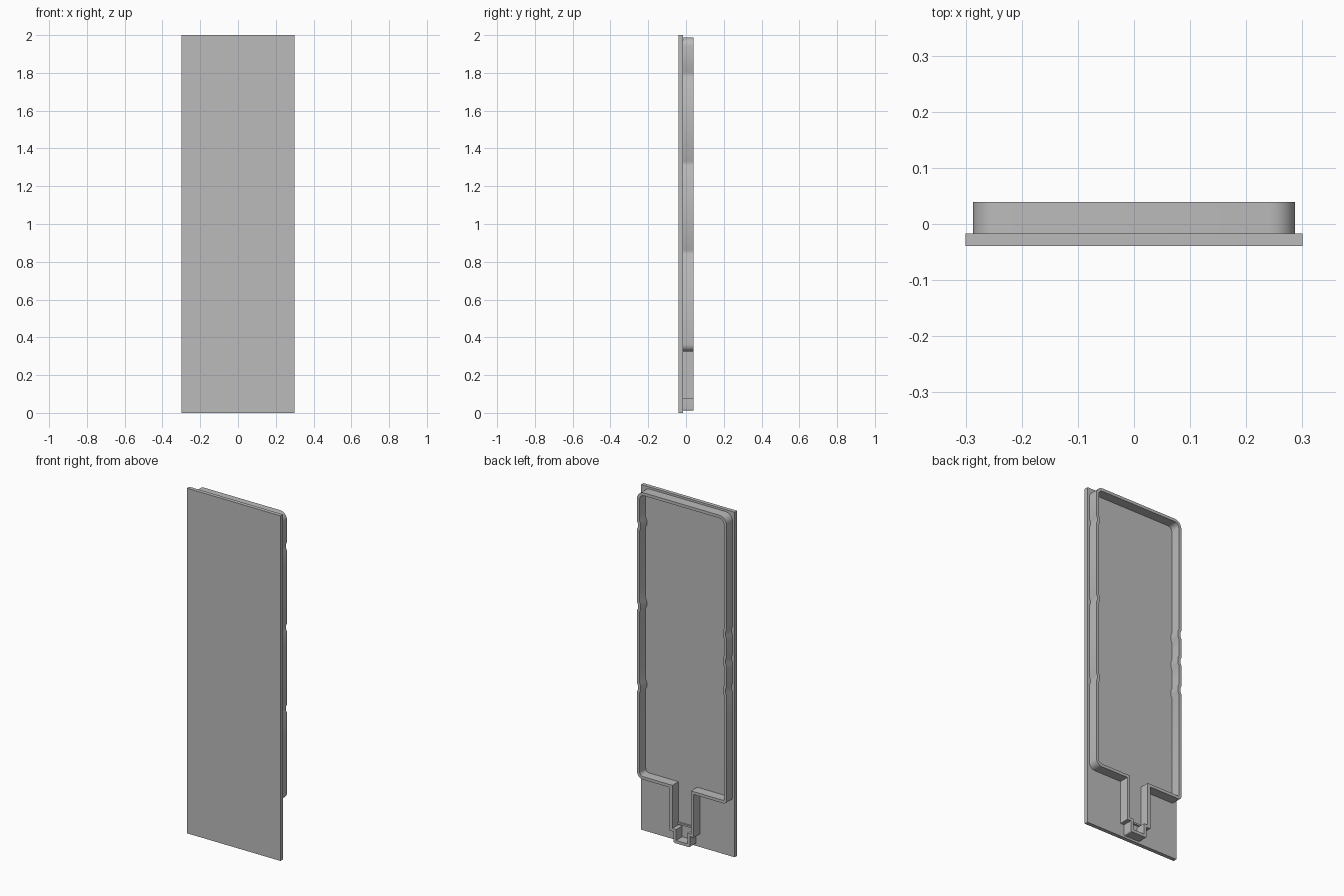
import bpy
import bmesh
import math
from mathutils import Vector

cube = bpy.data.objects.get("Cube")
if cube:
    bpy.data.objects.remove(cube, do_unlink=True)

FRONT, SEAT, BACK = -0.039, -0.017, 0.039   # depth of panel front, panel back, rim edge
WALL = 0.017

grey = bpy.data.materials.new("plain grey")
grey.use_nodes = True
colour = (0.5, 0.5, 0.5, 1)
grey.diffuse_color = colour
grey.node_tree.nodes["Principled BSDF"].inputs["Base Color"].default_value = colour


def finish(name, bm):
    bmesh.ops.recalc_face_normals(bm, faces=bm.faces)
    mesh = bpy.data.meshes.new(name)
    bm.to_mesh(mesh)
    bm.free()
    mesh.materials.append(grey)
    obj = bpy.data.objects.new(name, mesh)
    bpy.context.collection.objects.link(obj)
    return obj


def box(name, low, high):
    bm = bmesh.new()
    bmesh.ops.create_cube(bm, size=1)
    for v in bm.verts:
        v.co = [a + (c + 0.5) * (b - a) for a, b, c in zip(low, high, v.co)]
    return finish(name, bm)


def rounded(corners, steps=6):
    """Replace each (x, z, radius) corner by a smooth arc."""
    out = []
    for i, (x, z, r) in enumerate(corners):
        p = Vector((x, z))
        if r == 0:
            out.append(p)
            continue
        a = (Vector(corners[i - 1][:2]) - p).normalized()
        b = (Vector(corners[(i + 1) % len(corners)][:2]) - p).normalized()
        centre = p + (a + b) * r
        for k in range(steps + 1):
            t = math.pi / 2 * k / steps
            out.append(centre - b * r * math.cos(t) - a * r * math.sin(t))
    return out


def inset(points, d):
    """Mitred inward offset of a counter-clockwise loop."""
    out = []
    for i, p in enumerate(points):
        a = (p - points[i - 1]).normalized()
        b = (points[(i + 1) % len(points)] - p).normalized()
        na, nb = Vector((-a.y, a.x)), Vector((-b.y, b.x))
        out.append(p + (na + nb) * d / (1 + na.dot(nb)))
    return out


def dents(side, heights):
    """Small shallow dents pressed into a long side wall."""
    pts = []
    for z in heights:
        for dz, depth in ((-0.024, 0), (-0.01, 0.007), (0.01, 0.007), (0.024, 0)):
            step = dz if side > 0 else -dz
            pts.append((side * (0.287 - depth), z + step, 0))
    return pts


# Front panel
box("front_panel", (-0.3, FRONT, 0), (0.3, SEAT, 2))

# Raised rim: wide body, narrow stem and small foot, counter-clockwise
STEM, FOOT, SHOULDER, STEP = 0.077, 0.053, 0.325, 0.075
outline = [(-FOOT, 0.012, 0.008), (FOOT, 0.012, 0.008), (FOOT, STEP, 0),
           (STEM, STEP, 0), (STEM, SHOULDER, 0), (0.287, SHOULDER, 0.038)]
outline += dents(1, (0.85, 1.32, 1.79))
outline += [(0.287, 1.988, 0.045), (-0.287, 1.988, 0.045)]
outline += dents(-1, (1.31, 1.15, 0.98))
outline += [(-0.287, SHOULDER, 0.02), (-STEM, SHOULDER, 0),
            (-STEM, STEP, 0), (-FOOT, STEP, 0)]

outer = rounded(outline)
inner = inset(outer, WALL)
bm = bmesh.new()
loops = [[bm.verts.new((p.x, y, p.y)) for p in pts]
         for pts, y in ((outer, SEAT), (outer, BACK), (inner, BACK), (inner, SEAT))]
n = len(outer)
for i in range(n):
    j = (i + 1) % n
    for k in range(4):
        a, b = loops[k], loops[(k + 1) % 4]
        bm.faces.new((a[i], a[j], b[j], b[i]))
rim = finish("back_rim", bm)
bpy.context.view_layer.objects.active = rim
rim.select_set(True)
bpy.ops.object.shade_smooth_by_angle(angle=math.radians(30))

# Low lip across the stem above the foot
box("foot_lip", (-STEM + WALL, SEAT, 0.1), (STEM - WALL, SEAT + 0.01, 0.11))
